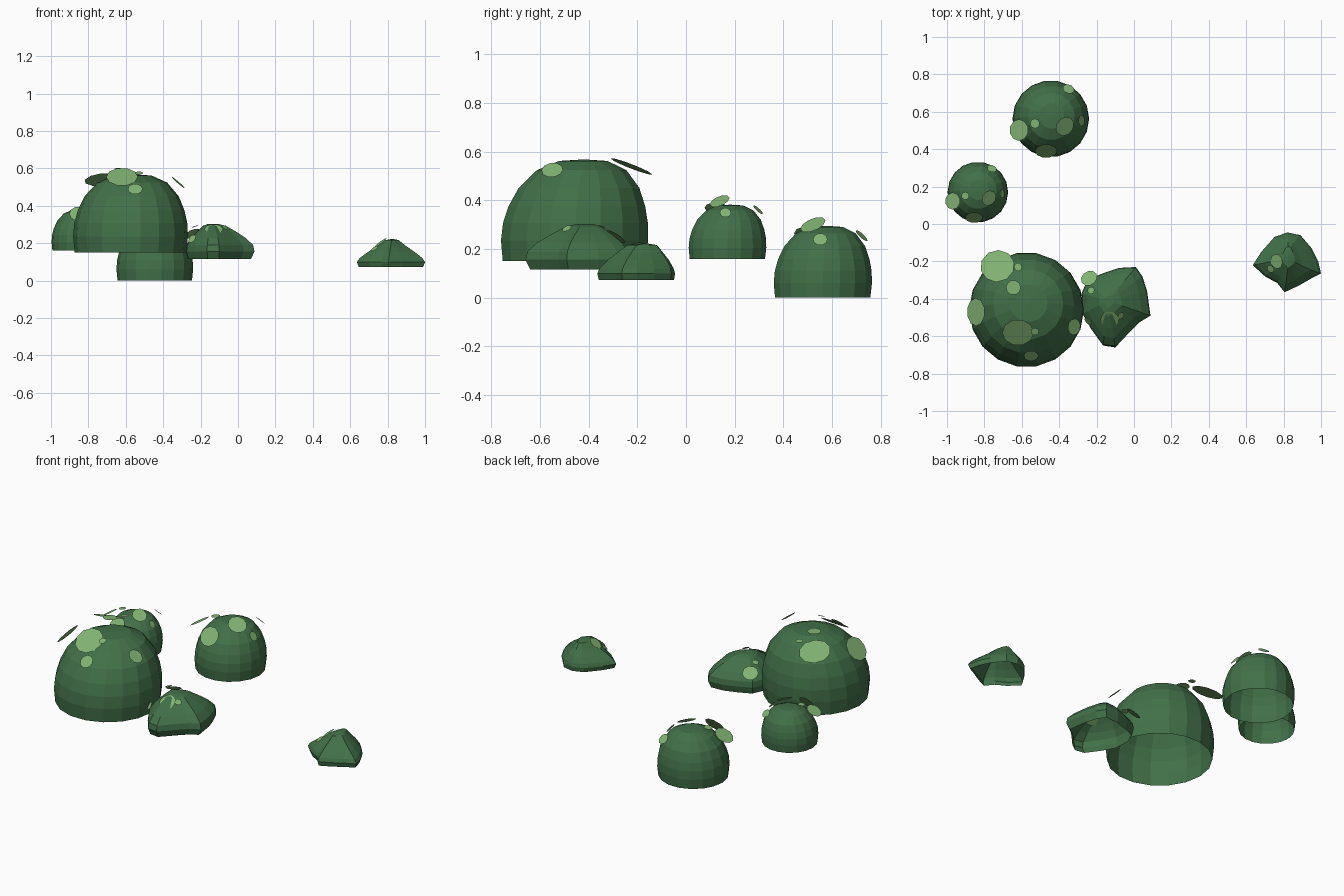
import bpy, bmesh, math
from mathutils import Vector

if "Cube" in bpy.data.objects:
    bpy.data.objects.remove(bpy.data.objects["Cube"])


def material(name, rgb):
    m = bpy.data.materials.new(name)
    m.diffuse_color = (*rgb, 1)
    m.use_nodes = True
    m.node_tree.nodes["Principled BSDF"].inputs["Base Color"].default_value = m.diffuse_color
    return m


DARK = material("moss green", (0.054, 0.162, 0.066))
LIGHT = material("light leaf green", (0.22, 0.445, 0.17))


def finish(bm, name, mat):
    mesh = bpy.data.meshes.new(name)
    bm.to_mesh(mesh)
    bm.free()
    mesh.materials.append(mat)
    bpy.context.collection.objects.link(bpy.data.objects.new(name, mesh))


def shell(name, rings, top):
    """Open-bottomed flat-faced shell lofted through rings, closed at a top point."""
    bm = bmesh.new()
    loops = [[bm.verts.new(p) for p in ring] for ring in rings]
    n = len(loops[0])
    for a, b in zip(loops, loops[1:]):
        for i in range(n):
            j = (i + 1) % n
            bm.faces.new((a[i], a[j], b[j], b[i]))
    tip = bm.verts.new(top)
    for i in range(n):
        bm.faces.new((loops[-1][i], loops[-1][(i + 1) % n], tip))
    finish(bm, name, DARK)


def patches(name, items, origin=(0, 0, 0), scale=1):
    """Flat leaf discs: position, normal, radius."""
    bm = bmesh.new()
    for pos, normal, r in items:
        c = Vector(origin) + Vector(pos) * scale
        q = Vector(normal).to_track_quat('Z', 'Y')
        bm.faces.new([bm.verts.new(c + q @ Vector((
            r * scale * math.cos(k * math.tau / 10),
            r * scale * math.sin(k * math.tau / 10), 0))) for k in range(10)])
    finish(bm, name, LIGHT)


# Rounded domes: (radius, height) profile, crown leaning slightly back
DOME = [(.97, 0), (1, .2), (.985, .37), (.93, .53), (.82, .71), (.61, .88), (.33, .97)]


def dome(name, cx, cy, z0, radius, height, lean):
    def ring(r, h):
        ox, oy = lean[0] * h * h, lean[1] * h * h
        return [(cx + radius * (ox + r * math.cos(k * math.tau / 18)),
                 cy + radius * (oy + r * math.sin(k * math.tau / 18)),
                 z0 + height * h) for k in range(18)]
    shell(name, [ring(r, h) for r, h in DOME],
          (cx + radius * lean[0], cy + radius * lean[1], z0 + height * .985))


dome("large_bush", -.575, -.46, .15, .307, .425, (.04, .13))
dome("medium_bush", -.445, .562, 0, .205, .3, (.02, .08))
dome("small_bush", -.835, .17, .16, .162, .226, (.02, .08))

# Leaf patches on the large bush
patches("large_bush_leaves", [
    ((-.73, -.225, .54), (-.1, .36, .93), .092),
    ((-.62, -.23, .575), (0, .1, 1), .022),
    ((-.645, -.34, .6), (0, .03, 1), .04),
    ((-.845, -.47, .495), (-.77, 0, .64), .075),
    ((-.62, -.58, .555), (0, -.55, .8), .085),
    ((-.53, -.575, .575), (0, -.4, .9), .022),
    ((-.32, -.55, .525), (.65, -.1, .75), .045),
    ((-.55, -.705, .49), (0, -.7, .7), .04),
])

# The two rear bushes share one patch layout
REAR = [
    ((.095, .16, .255), (.25, .65, .7), .033),
    ((-.17, -.06, .265), (-.5, 0, .86), .058),
    ((-.085, -.025, .305), (-.1, 0, 1), .026),
    ((.075, -.04, .3), (.45, -.35, .82), .055),
    ((.165, -.01, .24), (.8, 0, .55), .03),
    ((-.025, -.172, .25), (0, -.8, .6), .06),
]
patches("medium_bush_leaves", REAR, (-.445, .562, 0), 1)
patches("small_bush_leaves", REAR, (-.835, .17, .16), .79)


# Low irregular mounds: outline shrinking towards a peak
def mound(name, outline, profile, peak, z0, y_power=1):
    px, py, pz = peak
    rings = [[(px + (x - px) * s,
               py + (y - py) * (s ** y_power), z0 + (pz - z0) * h)
              for x, y in outline] for s, h in profile]
    shell(name, rings, peak)


mound("side_mound",
      [(.088, -.49), (.07, -.36), (.045, -.28), (.01, -.23), (-.08, -.235),
       (-.17, -.265), (-.25, -.3), (-.28, -.37), (-.275, -.48), (-.23, -.56),
       (-.165, -.65), (-.1, -.66), (-.03, -.585), (.03, -.525)],
      [(.92, 0), (1, .22), (.97, .4), (.8, .6), (.6, .76), (.33, .95), (.15, 1)],
      (-.14, -.41, .303), .115)
mound("far_mound",
      [(1, -.265), (.985, -.2), (.95, -.13), (.89, -.06), (.82, -.045),
       (.75, -.07), (.68, -.15), (.635, -.22), (.7, -.28), (.765, -.315),
       (.805, -.365), (.88, -.33), (.95, -.29)],
      [(.94, 0), (1, .18), (.92, .32), (.68, .54), (.4, .76), (.2, .95)],
      (.825, -.165, .224), .072, .6)

# Leaf patches on the mounds
patches("side_mound_leaves", [
    ((-.24, -.29, .25), (-.3, .5, .8), .046),
    ((-.23, -.355, .29), (-.3, .1, .9), .02),
    ((-.13, -.51, .275), (0, -.55, .83), .05),
    ((-.245, -.52, .225), (-.6, -.6, .5), .025),
    ((-.07, -.49, .285), (.5, -.4, .75), .02),
])
patches("far_mound_leaves", [
    ((.762, -.2, .203), (-.6, -.15, .8), .04),
    ((.73, -.24, .172), (-.5, -.4, .8), .022),
])
